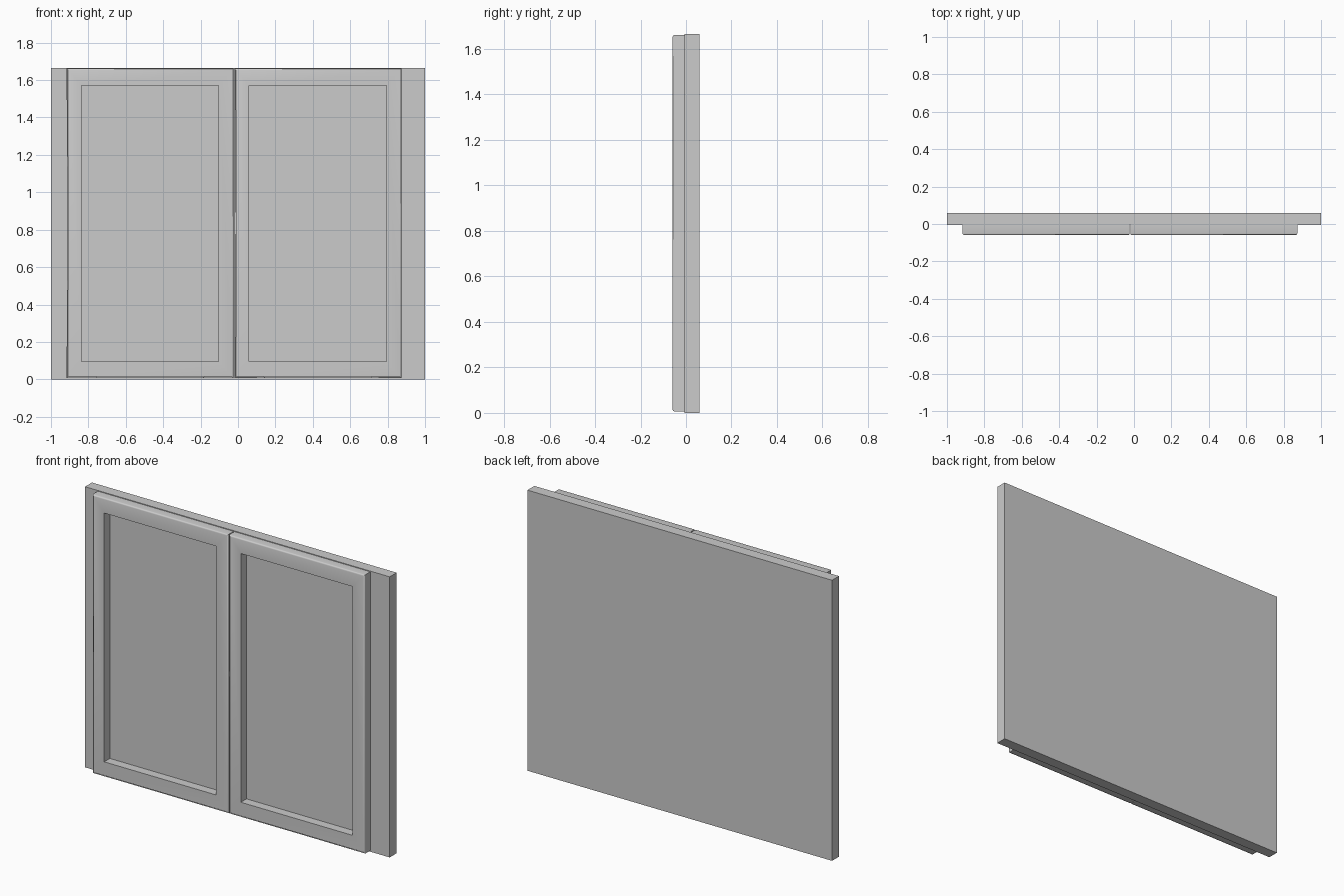
import bpy, bmesh

if "Cube" in bpy.data.objects:
    bpy.data.objects.remove(bpy.data.objects["Cube"])

FRONT, SEAM, BACK = -0.059, -0.006, 0.059
HEIGHT = 1.665


def finish(name, bm):
    bmesh.ops.recalc_face_normals(bm, faces=bm.faces)
    me = bpy.data.meshes.new(name)
    bm.to_mesh(me)
    bm.free()
    ob = bpy.data.objects.new(name, me)
    bpy.context.collection.objects.link(ob)
    return ob


def rect(bm, x0, x1, z0, z1, y):
    return [bm.verts.new((x, y, z)) for x, z in ((x0, z0), (x1, z0), (x1, z1), (x0, z1))]


def bridge(bm, a, b):
    for i in range(4):
        j = (i + 1) % 4
        bm.faces.new((a[i], a[j], b[j], b[i]))


# Backing panel
bm = bmesh.new()
front = rect(bm, -1, 1, 0, HEIGHT, SEAM)
back = rect(bm, -1, 1, 0, HEIGHT, BACK)
bm.faces.new(front)
bm.faces.new(back)
bridge(bm, front, back)
finish("back_panel", bm)


# Door frame with an open centre and softened outer front edges
def door_frame(name, x0, x1):
    z0, z1 = 0.007, 1.661
    stile, rail = 0.079, 0.089
    bm = bmesh.new()
    loops = []
    for y in (FRONT, SEAM):
        outer = rect(bm, x0, x1, z0, z1, y)
        inner = rect(bm, x0 + stile, x1 - stile, z0 + rail, z1 - rail, y)
        bridge(bm, outer, inner)
        loops.append((outer, inner))
    (fo, fi), (bo, bi) = loops
    bridge(bm, fo, bo)
    bridge(bm, fi, bi)
    edges = [bm.edges.get((fo[i], fo[(i + 1) % 4])) for i in range(4)]
    bmesh.ops.bevel(bm, geom=edges, offset=0.008, segments=3, profile=0.5, affect='EDGES')
    ob = finish(name, bm)
    bpy.ops.object.select_all(action='DESELECT')
    ob.select_set(True)
    bpy.context.view_layer.objects.active = ob
    bpy.ops.object.shade_smooth_by_angle(angle=0.6)


door_frame("left_door_frame", -0.916, -0.024)
door_frame("right_door_frame", -0.019, 0.873)
